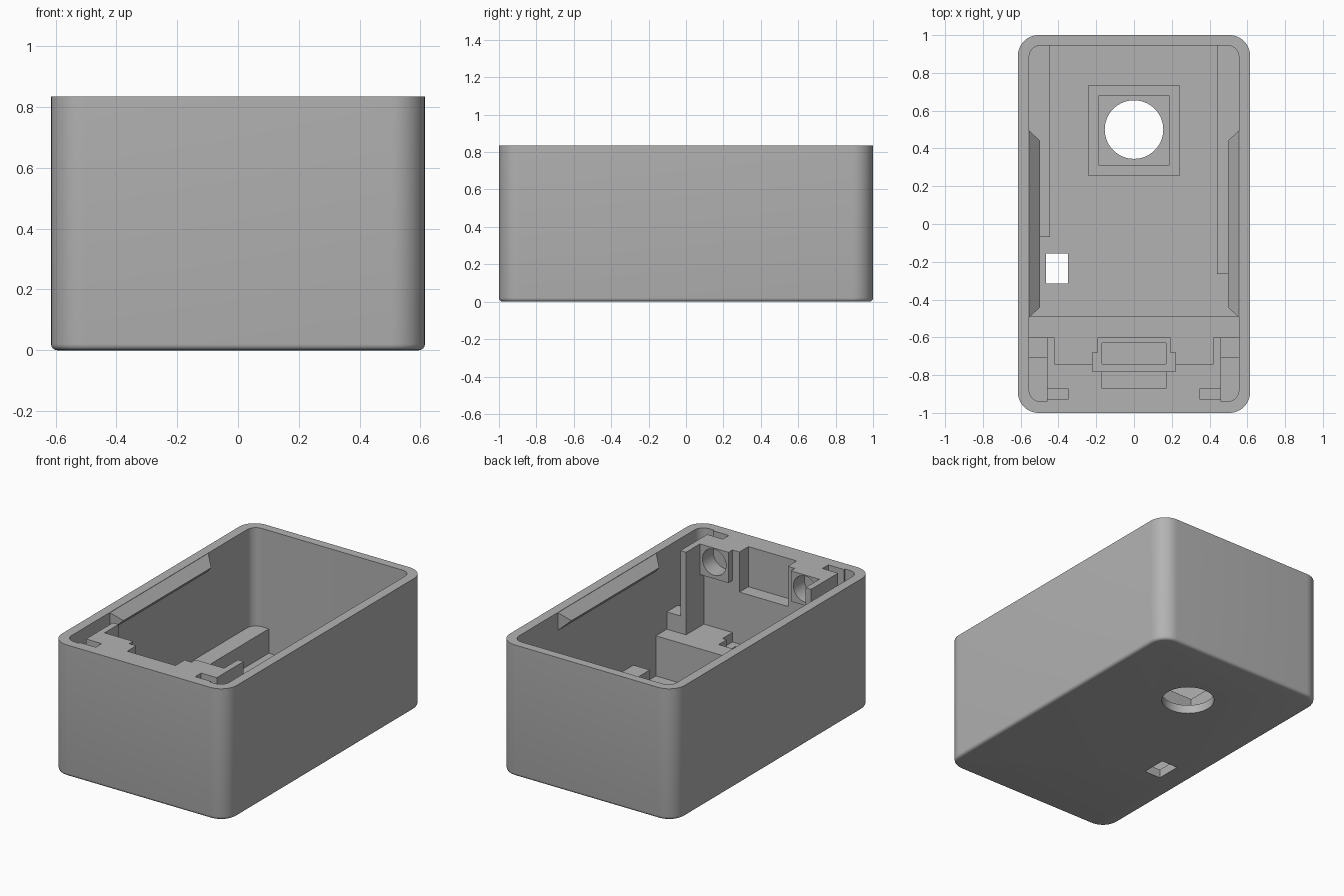
import bpy, bmesh, math
from mathutils import Matrix, Vector

if "Cube" in bpy.data.objects:
    bpy.data.objects.remove(bpy.data.objects["Cube"], do_unlink=True)

grey = bpy.data.materials.new("plain_grey")
grey.use_nodes = True
colour = (0.45, 0.45, 0.45, 1)
grey.diffuse_color = colour
grey.node_tree.nodes["Principled BSDF"].inputs["Base Color"].default_value = colour

W, L, H = 0.615, 1.0, 0.835      # outer half width, half length, height
IW, IY0, IY1 = 0.555, -0.94, 0.945   # cavity
FLOOR, SHELF = 0.055, 0.31


def finish(name, bm):
    bmesh.ops.recalc_face_normals(bm, faces=bm.faces)
    mesh = bpy.data.meshes.new(name)
    bm.to_mesh(mesh)
    bm.free()
    mesh.materials.append(grey)
    obj = bpy.data.objects.new(name, mesh)
    bpy.context.collection.objects.link(obj)
    return obj


def block(name, x, y, z, corner=0, base=0):
    """Box from ranges, with optional rounded upright corners and base edge."""
    bm = bmesh.new()
    bmesh.ops.create_cube(bm, size=1)
    for v in bm.verts:
        v.co = Vector(r[0] if c < 0 else r[1] for c, r in zip(v.co, (x, y, z)))
    if corner:
        upright = [e for e in bm.edges
                   if abs(e.verts[0].co.z - e.verts[1].co.z) > 0.01]
        bmesh.ops.bevel(bm, geom=upright, offset=corner, segments=12,
                        profile=0.5, affect='EDGES')
    if base:
        low = [e for e in bm.edges if all(abs(v.co.z - z[0]) < 1e-5 for v in e.verts)]
        bmesh.ops.bevel(bm, geom=low, offset=base, segments=4,
                        profile=0.5, affect='EDGES')
    return finish(name, bm)


def cylinder(name, centre, radius, depth, along_y=False):
    bm = bmesh.new()
    turn = Matrix.Rotation(math.pi / 2 if along_y else 0, 4, 'X')
    bmesh.ops.create_cone(bm, cap_ends=True, segments=64, radius1=radius,
                          radius2=radius, depth=depth,
                          matrix=Matrix.Translation(centre) @ turn)
    return finish(name, bm)


def cut(obj, *cutters):
    bpy.context.view_layer.objects.active = obj
    for c in cutters:
        c.hide_render = True
        mod = obj.modifiers.new("cut", 'BOOLEAN')
        mod.operation, mod.solver, mod.object = 'DIFFERENCE', 'EXACT', c
        bpy.ops.object.modifier_apply(modifier=mod.name)
        bpy.data.objects.remove(c, do_unlink=True)
    return obj


def smooth(obj):
    bpy.ops.object.select_all(action='DESELECT')
    obj.select_set(True)
    bpy.context.view_layer.objects.active = obj
    bpy.ops.object.shade_smooth_by_angle(angle=math.radians(35))


# Open case with a round and a rectangular hole through the floor
case = block("case", (-W, W), (-L, L), (0, H), corner=0.11, base=0.02)
cut(case,
    block("cavity", (-IW, IW), (IY0, IY1), (FLOOR, 1), corner=0.06),
    cylinder("round_hole", (0, 0.5, 0), 0.155, 0.3),
    block("floor_slot", (-0.465, -0.35), (-0.315, -0.155), (-0.1, 0.2)))
smooth(case)

# Square frame around the round hole
cut(block("hole_frame", (-0.24, 0.24), (0.255, 0.735), (FLOOR, 0.16)),
    block("frame_opening", (-0.185, 0.185), (0.31, 0.68), (0, 0.3)))

# Low ledges along the side walls
block("right_ledge", (-IW, -0.445), (-0.07, IY1), (FLOOR, 0.21))
block("left_ledge", (0.44, IW), (-0.265, IY1), (FLOOR, 0.21))

# Shelf across the front end, with a stepped pocket
cut(block("front_shelf", (-IW, IW), (IY0, -0.49), (FLOOR, SHELF)),
    block("pocket_neck", (-0.19, 0.19), (-0.7, -0.6), (0.25, 0.5)),
    block("pocket", (-0.22, 0.22), (-0.78, -0.68), (0.25, 0.5)),
    block("pocket_well", (-0.17, 0.17), (-0.74, -0.63), (0.18, 0.5)))

# Upright bracket flush with the rim
bracket = block("front_bracket", (-0.46, 0.46), (IY0, -0.6), (SHELF, H))
cut(bracket,
    block("bay", (-0.42, 0.42), (-0.74, -0.5), (0.2, 1)),
    block("undercut", (-0.42, 0.42), (-0.78, -0.5), (0.2, 0.64)),
    block("wide_slot", (-0.22, 0.22), (-0.78, -0.5), (0.2, 1)),
    block("recess", (-0.17, 0.17), (-0.87, -0.5), (0.58, 1)))
for s in (-1, 1):
    cut(bracket,
        cylinder("screw_hole", (s * 0.32, -0.77, 0.745), 0.083, 0.16, along_y=True),
        block("notch", sorted((s * 0.35, s * 0.6)), (-0.93, -0.87), (0.6, 1)))
smooth(bracket)

for side, s in (("right", -1), ("left", 1)):
    # Corner step beside the bracket
    block(side + "_corner_step", sorted((s * 0.46, s * IW)), (-0.71, -0.6), (SHELF, 0.42))

    # Snap ridge on the side wall: a triangular bar with slanted ends
    bm = bmesh.new()
    ends = []
    for e in (-1, 1):
        ends.append([bm.verts.new(p) for p in (
            (s * IW, e * 0.495, H - 0.002), (s * IW, e * 0.495, 0.72),
            (s * 0.497, e * 0.44, 0.777))])
    for tri in ends:
        bm.faces.new(tri)
    for i in range(3):
        j = (i + 1) % 3
        bm.faces.new((ends[0][i], ends[0][j], ends[1][j], ends[1][i]))
    finish(side + "_snap_ridge", bm)
